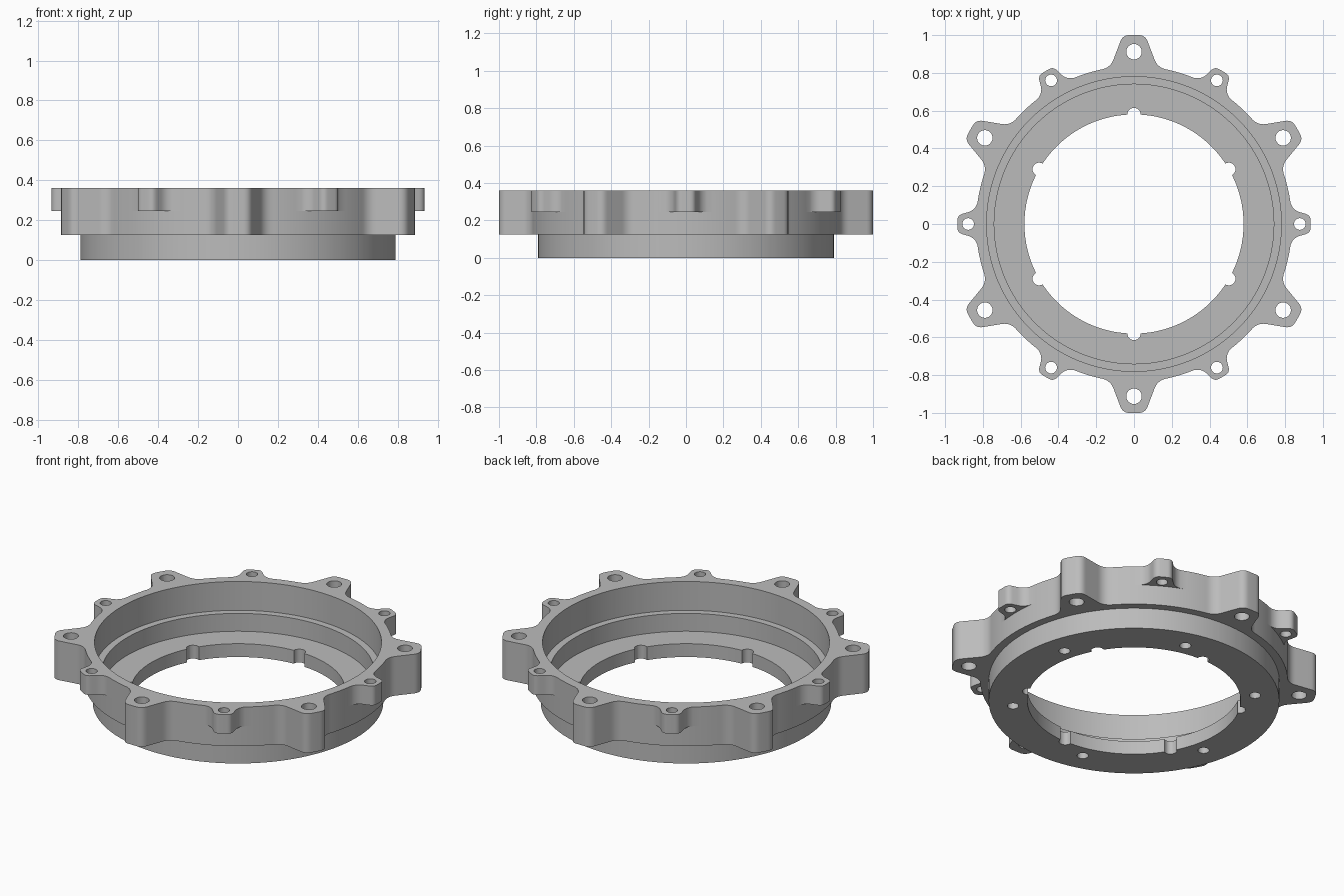
import bpy, bmesh
from math import cos, sin, radians, degrees, atan2, hypot, pi
from mathutils import Matrix, Vector

cube = bpy.data.objects.get("Cube")
if cube:
    bpy.data.objects.remove(cube)

grey = bpy.data.materials.new("machined_grey")
grey.use_nodes = True
grey.diffuse_color = (0.5, 0.5, 0.5, 1)
grey.node_tree.nodes["Principled BSDF"].inputs["Base Color"].default_value = (0.5, 0.5, 0.5, 1)

BASE = 0.836          # flange radius between the lugs
TOP = 0.36


def bend(a, ctrl, b, steps=7):
    """Rounded corner from a to b as (tangent, radial) points."""
    a, c, b = Vector(a), Vector(ctrl), Vector(b)
    return [a.lerp(c, i / steps).lerp(c.lerp(b, i / steps), i / steps) for i in range(steps + 1)]


def polar(points):
    return [(degrees(atan2(t, r)), hypot(t, r)) for t, r in points]


# Half outlines of the two lug types, measured from their own centre lines
big = polar([(0, 1)] + bend((.025, 1), (.06, 1), (.073, .965))
            + bend((.108, .872), (.125, .825), (.178, .817)))
small = polar([(0, .935)] + bend((.02, .935), (.047, .935), (.055, .905))
              + bend((.062, .88), (.072, .843), (.11, .829)))
half = big + [(a, BASE) for a in (14, 16, 18, 20)] + [(30 - a, r) for a, r in reversed(small)]

# Full outline: angle, radius with all lugs, radius with big lugs only
outline = []
for k in range(6):
    mid = 30 + 60 * k
    sector = [(-a, r) for a, r in reversed(half[1:])] + half[:-1]
    for a, r in sector:
        outline.append((radians(mid + a), r, r if abs(a) < 13 else BASE))


def new_object(name, bm):
    bmesh.ops.recalc_face_normals(bm, faces=bm.faces)
    mesh = bpy.data.meshes.new(name)
    bm.to_mesh(mesh)
    bm.free()
    mesh.materials.append(grey)
    obj = bpy.data.objects.new(name, mesh)
    bpy.context.collection.objects.link(obj)
    return obj


# Housing ring: stepped cross-section swept round the axis
def section(full, lower):
    return [(.58, 0), (.79, 0), (.79, .125), (lower, .125), (lower, .245), (full, .245),
            (full, TOP), (.78, TOP), (.78, .187), (.74, .187), (.74, .08), (.58, .08)]


bm = bmesh.new()
rows = [[bm.verts.new((r * cos(a), r * sin(a), z)) for r, z in section(full, lower)]
        for a, full, lower in outline]
for i, row in enumerate(rows):
    nxt = rows[(i + 1) % len(rows)]
    for j in range(len(row)):
        n = (j + 1) % len(row)
        bm.faces.new((row[j], nxt[j], nxt[n], row[n]))
bmesh.ops.remove_doubles(bm, verts=bm.verts, dist=0.0002)
housing = new_object("housing_ring", bm)

# Cutter: lug holes, bore notches and blind holes in the underside
cut = bmesh.new()


def drill(start, distance, radius, z0, z1):
    for k in range(6):
        a = radians(start + 60 * k)
        place = Matrix.Translation((distance * cos(a), distance * sin(a), (z0 + z1) / 2))
        bmesh.ops.create_cone(cut, cap_ends=True, segments=24, radius1=radius,
                              radius2=radius, depth=z1 - z0, matrix=place)


drill(30, .912, .041, -.1, .5)
drill(0, .878, .031, -.1, .5)
drill(30, .58, .035, -.1, .14)
drill(15, .66, .031, -.1, .055)
cutter = new_object("hole_cutter", cut)
cutter.hide_render = True

mod = housing.modifiers.new("holes", "BOOLEAN")
mod.operation = "DIFFERENCE"
mod.solver = "EXACT"
mod.object = cutter
bpy.context.view_layer.objects.active = housing
for obj in bpy.context.selected_objects:
    obj.select_set(False)
housing.select_set(True)
bpy.ops.object.modifier_apply(modifier=mod.name)
bpy.data.objects.remove(cutter)

bpy.ops.object.shade_smooth_by_angle(angle=radians(30))
